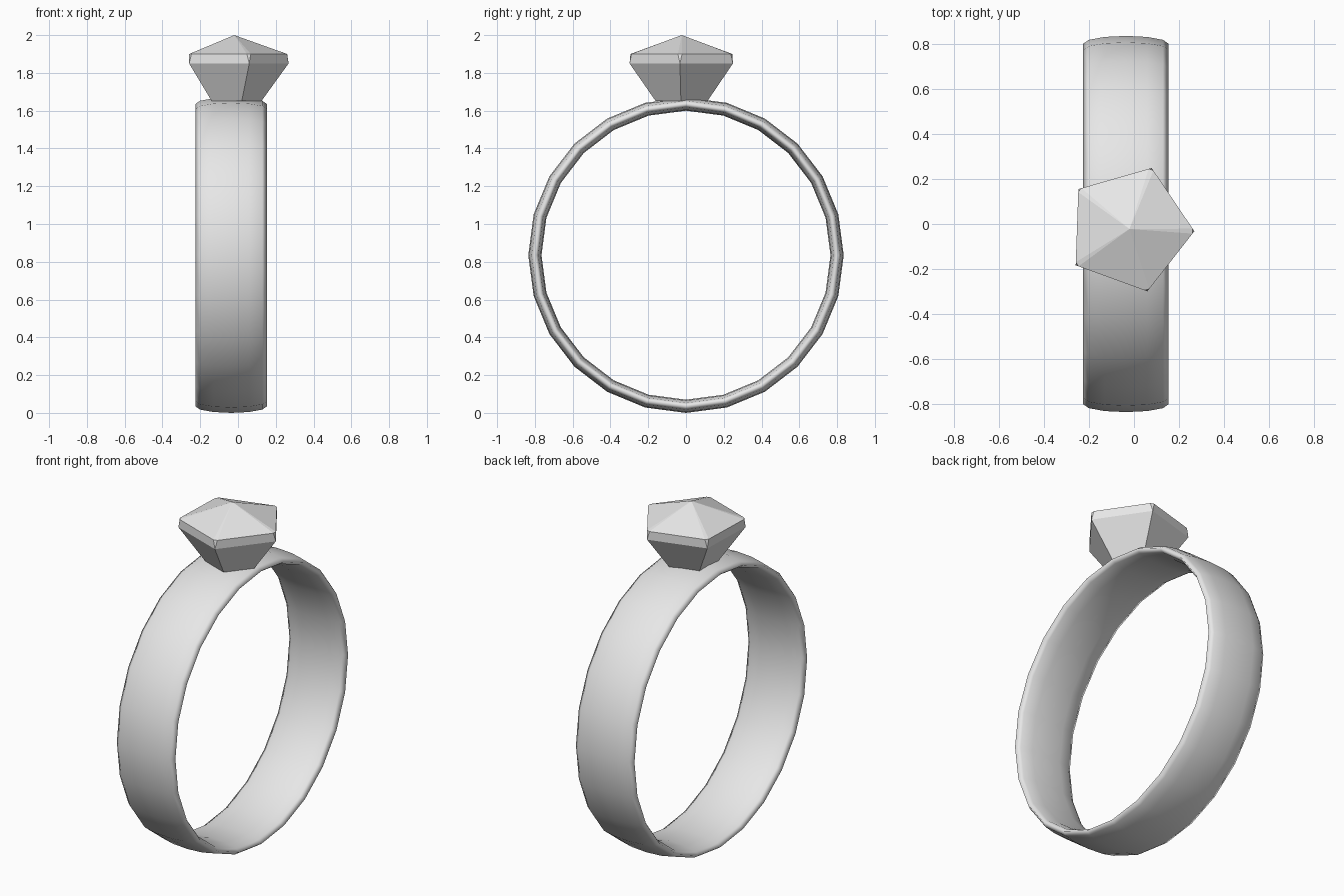
import bpy
import bmesh
from math import cos, sin, pi, radians
from mathutils import Vector

cube = bpy.data.objects.get("Cube")
if cube:
    bpy.data.objects.remove(cube, do_unlink=True)

# Single material
GREY = (0.8, 0.8, 0.8, 1)
grey = bpy.data.materials.new("light_grey")
grey.use_nodes = True
grey.diffuse_color = GREY
for node in grey.node_tree.nodes:
    if node.type == 'BSDF_PRINCIPLED':
        node.inputs["Base Color"].default_value = GREY

# Band: a torus with its section stretched along the finger axis
MAJOR, MINOR, HALF_WIDTH = 0.8, 0.035, 0.19
bpy.ops.mesh.primitive_torus_add(
    major_radius=MAJOR, minor_radius=MINOR, major_segments=24, minor_segments=12,
    location=(-0.036, 0, MAJOR + MINOR), rotation=(0, pi / 2, 0))
band = bpy.context.object
band.name = "ring_band"
band.scale.z = HALF_WIDTH / MINOR
bpy.ops.object.transform_apply(location=False, rotation=True, scale=True)
bpy.ops.object.shade_smooth()
band.data.materials.append(grey)

# Gem: five-sided stone with small clipped corners on the girdle
CENTRE = Vector((-0.02, -0.022, 0))
SIDES = 5


def pentagon(radius, z):
    angles = [radians(-2) + 2 * pi * i / SIDES for i in range(SIDES)]
    return [CENTRE + Vector((radius * cos(a), radius * sin(a), z)) for a in angles]


bm = bmesh.new()
base = [bm.verts.new(p) for p in pentagon(0.145, 1.652)]
girdle = [bm.verts.new(p) for p in pentagon(0.288, 1.85)]
corners = pentagon(0.288, 1.9)
before = [bm.verts.new(p.lerp(corners[i - 1], 0.04)) for i, p in enumerate(corners)]
after = [bm.verts.new(p.lerp(corners[(i + 1) % SIDES], 0.04)) for i, p in enumerate(corners)]
apex = bm.verts.new(CENTRE + Vector((0, 0, 2)))

bm.faces.new(base[::-1])
for i in range(SIDES):
    j = (i + 1) % SIDES
    bm.faces.new((base[i], base[j], girdle[j], girdle[i]))        # pavilion
    bm.faces.new((girdle[i], girdle[j], before[j], after[i]))     # girdle
    bm.faces.new((girdle[i], after[i], before[i]))                # clipped corner
    bm.faces.new((after[i], before[j], apex))                     # crown
    bm.faces.new((before[i], after[i], apex))
bmesh.ops.recalc_face_normals(bm, faces=bm.faces)

mesh = bpy.data.meshes.new("gem")
bm.to_mesh(mesh)
bm.free()
mesh.materials.append(grey)
gem = bpy.data.objects.new("gem", mesh)
bpy.context.collection.objects.link(gem)
